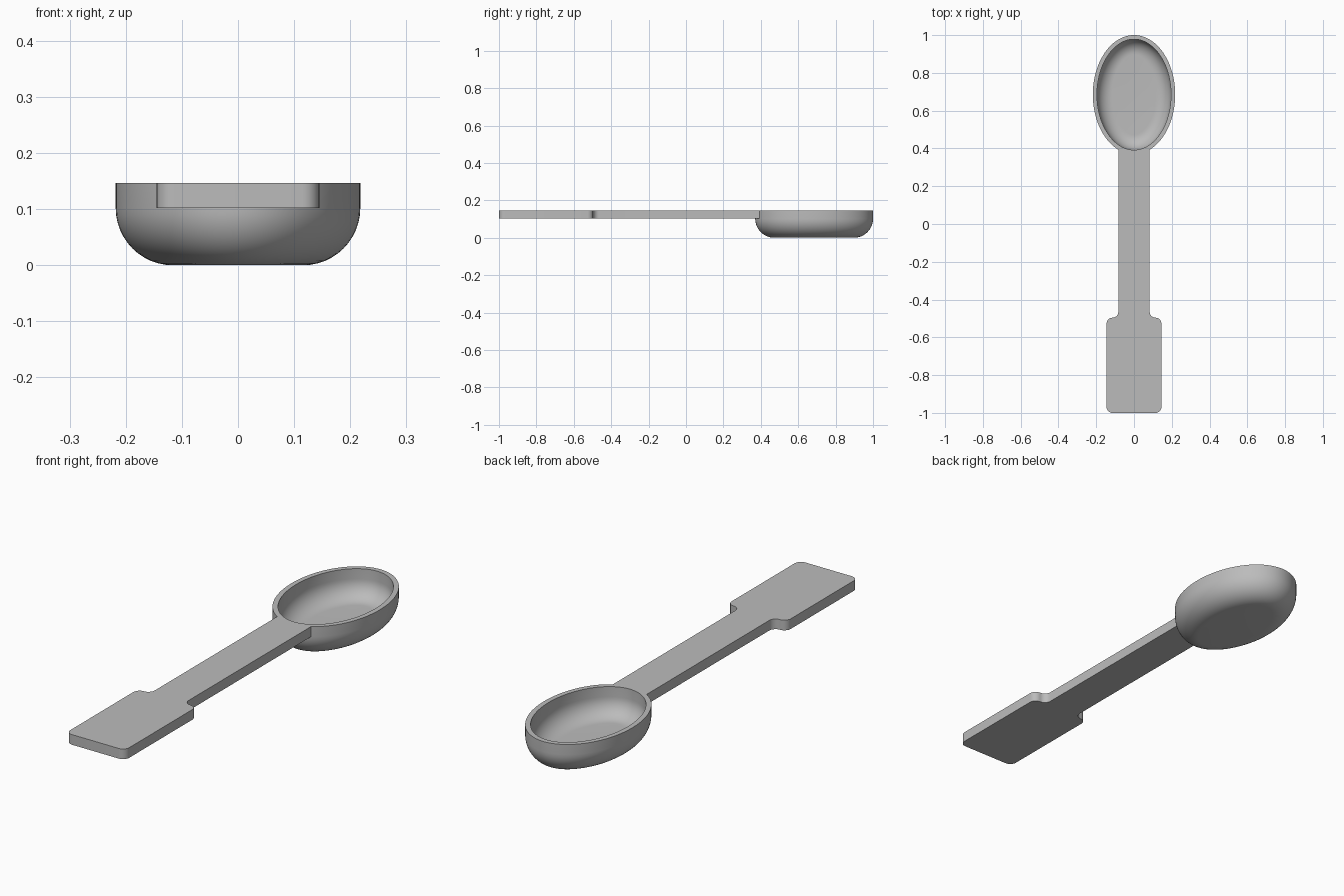
import bpy, bmesh
from math import sin, cos, pi, radians, sqrt, hypot

default = bpy.data.objects.get("Cube")
if default:
    bpy.data.objects.remove(default, do_unlink=True)

TOP = 0.147          # height of the rim and handle top
UNDER = 0.102        # underside of the handle
RX, RY, CY = 0.218, 0.315, 0.685   # bowl ellipse
WALL = 0.022
NECK, PADDLE, ROUND = 0.083, 0.145, 0.031

grey = bpy.data.materials.new("plain grey")
grey.use_nodes = True
color = (0.5, 0.5, 0.5, 1)
grey.diffuse_color = color
grey.node_tree.nodes["Principled BSDF"].inputs["Base Color"].default_value = color


def finish(name, bm):
    bmesh.ops.recalc_face_normals(bm, faces=bm.faces)
    mesh = bpy.data.meshes.new(name)
    bm.to_mesh(mesh)
    bm.free()
    mesh.materials.append(grey)
    obj = bpy.data.objects.new(name, mesh)
    bpy.context.collection.objects.link(obj)
    bpy.ops.object.select_all(action='DESELECT')
    obj.select_set(True)
    bpy.context.view_layer.objects.active = obj
    bpy.ops.object.shade_smooth_by_angle(angle=radians(30))
    return obj


def arc(cx, cy, r, start, end, steps=8):
    angles = [radians(start + (end - start) * i / steps) for i in range(steps + 1)]
    return [(cx + r * cos(a), cy + r * sin(a)) for a in angles]


def ellipse_ring(bm, inset, z, count=96):
    """Ellipse moved inward along its normal by a constant distance."""
    ring = []
    for i in range(count):
        t = 2 * pi * i / count
        nx, ny = cos(t) / RX, sin(t) / RY
        n = hypot(nx, ny)
        ring.append(bm.verts.new((RX * cos(t) - inset * nx / n,
                                  CY + RY * sin(t) - inset * ny / n, z)))
    return ring


# Bowl: a shell with a rounded bottom edge, as (inset, height) profile
fillet = 0.102
outer = arc(fillet, fillet, fillet, 270, 180, 12)
inner = arc(fillet, fillet, fillet - WALL, 180, 270, 12)
profile = outer + [(0, TOP), (WALL, TOP)] + inner
bm = bmesh.new()
rings = [ellipse_ring(bm, inset, z) for inset, z in profile]
for a, b in zip(rings, rings[1:]):
    for i in range(len(a)):
        j = (i + 1) % len(a)
        bm.faces.new((a[i], a[j], b[j], b[i]))
bm.faces.new(rings[0])
bm.faces.new(rings[-1])
finish("spoon_bowl", bm)

# Handle: half outline from paddle corner to bowl, mirrored and extruded
mid = PADDLE - ROUND
shoulder = -0.496
half = arc(mid, -1 + ROUND, ROUND, -90, 0)
half += arc(mid, shoulder - ROUND, ROUND, 0, 90)
half += arc(mid, shoulder + ROUND, ROUND, 270, 180)[1:]
for i in range(8):
    x = NECK * (1 - i / 8)
    half.append((x, CY - RY * sqrt(1 - (x / RX) ** 2) + 0.003))
outline = half + [(0, CY - RY + 0.003)] + [(-x, y) for x, y in reversed(half)]
bm = bmesh.new()
base = bm.faces.new([bm.verts.new((x, y, UNDER)) for x, y in outline])
top = bmesh.ops.extrude_face_region(bm, geom=[base], use_keep_orig=True)
for v in top["geom"]:
    if isinstance(v, bmesh.types.BMVert):
        v.co.z = TOP
finish("spoon_handle", bm)
